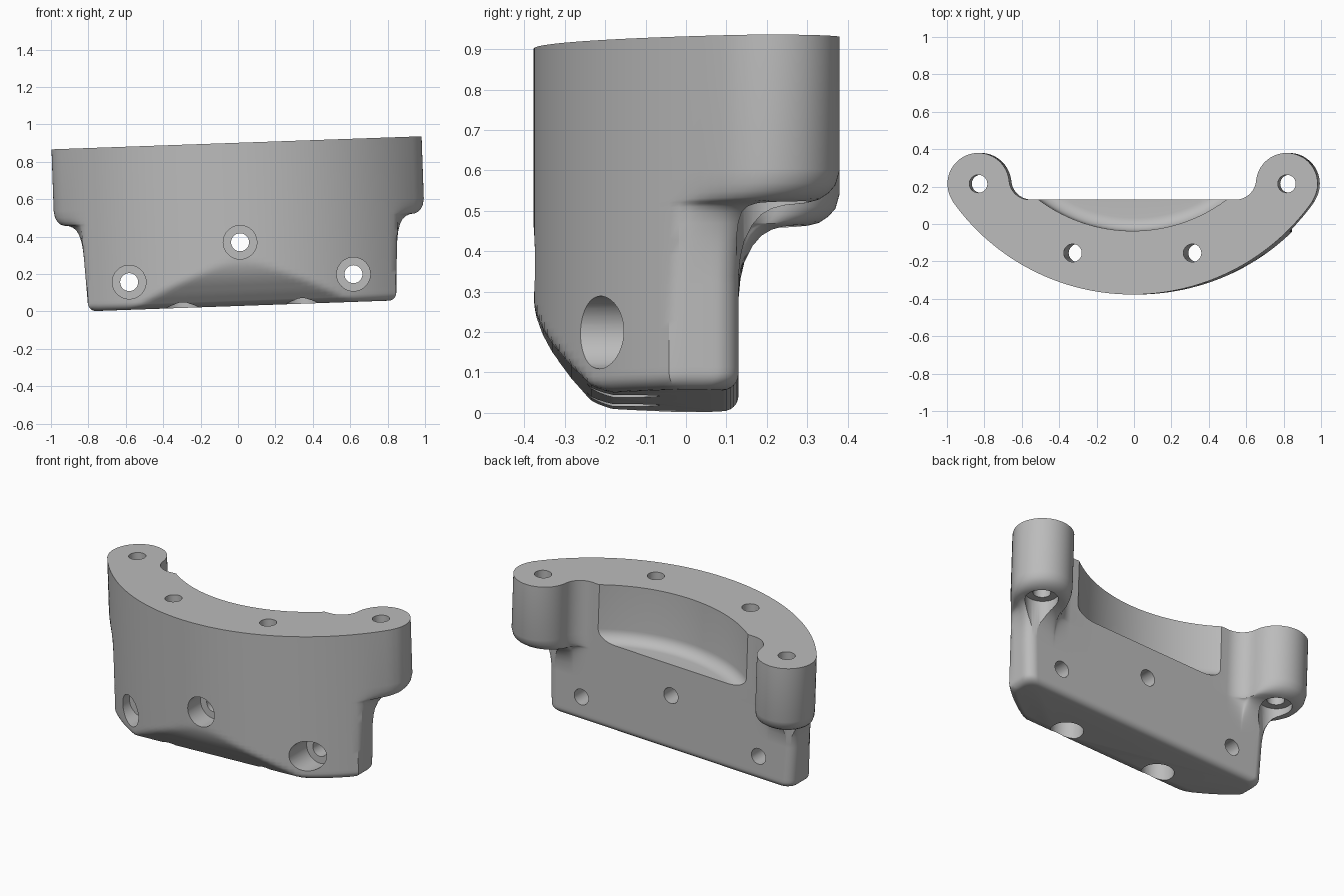
import bpy, bmesh, math
from mathutils import Vector, Matrix

if "Cube" in bpy.data.objects:
    bpy.data.objects.remove(bpy.data.objects["Cube"], do_unlink=True)

ARC_Y, ARC_R = 0.803, 1.18            # front curve centre and radius
LOBE, LOBE_R = Vector((0.825, 0.215)), 0.165
FILLET, FILLET_R = Vector((0.551, 0.24)), 0.11
EDGE = 0.04                           # rounding of the bottom rim

grey = bpy.data.materials.new("grey")
grey.use_nodes = True
color = (0.5, 0.5, 0.5, 1)
grey.diffuse_color = color
grey.node_tree.nodes["Principled BSDF"].inputs["Base Color"].default_value = color


def arc(c, r, a, b, n):
    angles = [math.radians(a + (b - a) * i / n) for i in range(n + 1)]
    return [Vector((c[0] + r * math.cos(t), c[1] + r * math.sin(t))) for t in angles]


def interp(table, z):
    for (z0, v0), (z1, v1) in zip(table, table[1:]):
        if z <= z1:
            return v0 + (v1 - v0) * max(0, z - z0) / (z1 - z0)
    return table[-1][1]


def make_object(name, bm):
    bmesh.ops.recalc_face_normals(bm, faces=bm.faces)
    mesh = bpy.data.meshes.new(name)
    bm.to_mesh(mesh)
    bm.free()
    mesh.materials.append(grey)
    ob = bpy.data.objects.new(name, mesh)
    bpy.context.collection.objects.link(ob)
    return ob


def lathe(name, profile, place, segments=48):
    """Closed solid of revolution about z, then moved into place."""
    bm = bmesh.new()
    vs = [bm.verts.new((r, 0, z)) for r, z in profile]
    es = [bm.edges.new(p) for p in zip(vs, vs[1:])]
    bmesh.ops.spin(bm, geom=vs + es, cent=(0, 0, 0), axis=(0, 0, 1),
                   angle=math.tau, steps=segments, use_duplicate=False)
    bmesh.ops.remove_doubles(bm, verts=bm.verts, dist=1e-5)
    bm.transform(place)
    return make_object(name, bm)


# Plan outline: front curve, round end lobe, inner fillet, straight back
half = arc((0, ARC_Y), ARC_R, -90, -35.5, 32)
half += arc(LOBE, LOBE_R, -35.5, 174.8, 40)[1:]
half += arc(FILLET, FILLET_R, -5.2, -90, 12)[1:]
half += [Vector((x, 0.13)) for x in (0.4, 0.2, 0)]
outline = half + [Vector((-p.x, p.y)) for p in reversed(half[1:-1])]

# Height rules: lobe flare, and slope of the front underside
FLARE = [(0.28, 0), (0.33, 0.02), (0.37, 0.06), (0.41, 0.15), (0.435, 0.25), (0.45, 0.37),
         (0.458, 0.5), (0.462, 0.68), (0.47, 0.8), (0.485, 0.89), (0.505, 0.96), (0.54, 1)]
SLOPE = [(0, -0.18), (0.008, -0.21), (0.02, -0.235), (0.07, -0.283), (0.13, -0.33),
         (0.17, -0.354), (0.21, -0.37), (0.26, -0.38)]


def section(z):
    """Outline at a height: narrow rounded foot blending out to the lobes."""
    low = max(0, EDGE - z)
    inset = EDGE - math.sqrt(EDGE ** 2 - low ** 2)
    flare, front, r = interp(FLARE, z), interp(SLOPE, z), 0.06
    hx, yb = 0.823 + 0.05 * min(z, 0.4) - inset, 0.13 - inset
    ring = []
    for p in outline:
        q = p + (Vector((0, ARC_Y)) - p).normalized() * inset
        core = Vector((max(-hx + r, min(hx - r, q.x)), min(yb - r, q.y)))
        d = q - core
        if d.length > r:
            q = core + d.normalized() * r
        q = q.lerp(p, flare)
        ring.append(Vector((q.x, max(q.y, front), z)))
    return ring


# Main body lofted through the sections
levels = [EDGE * (1 - math.cos(math.radians(15 * i))) for i in range(7)]
levels += [0.055, 0.07, 0.09, 0.11, 0.13, 0.15, 0.17, 0.19, 0.21, 0.235, 0.26]
levels += [z for z, t in FLARE] + [0.872]
bm = bmesh.new()
rings = [[bm.verts.new(v) for v in section(z)] for z in levels]
for a, b in zip(rings, rings[1:]):
    for i in range(len(a)):
        j = (i + 1) % len(a)
        bm.faces.new((a[i], a[j], b[j], b[i]))
bm.faces.new(list(reversed(rings[0])))
bm.faces.new(rings[-1])
bmesh.ops.remove_doubles(bm, verts=bm.verts, dist=1e-5)
body = make_object("bracket_body", bm)

# Curved scoop in the back with a rounded floor
scoop = [(0, 0.53)] + [tuple(p) for p in arc((0.77, 0.60), 0.07, -90, 0, 8)] + [(0.84, 1), (0, 1)]
cutters = [lathe("scoop_cutter", scoop, Matrix.Translation((0, ARC_Y, 0)), 160)]


# Counterbored bolt holes: wide from start to seat, narrow from seat to end
def bolt_hole(start, seat, end, place):
    wide, thin = 0.09, 0.048
    profile = [(0, start), (wide, start), (wide, seat), (thin, seat), (thin, end), (0, end)]
    cutters.append(lathe("bolt_hole_cutter", profile, place))


for s in (-1, 1):
    bolt_hole(0.25, 0.50, 1, Matrix.Translation((s * LOBE.x, LOBE.y, 0)))
    bolt_hole(-0.1, 0.12, 1, Matrix.Translation((s * 0.32, -0.155, 0)))
to_back = Matrix.Rotation(math.radians(-90), 4, "X")
for x, z, seat in ((-0.6, 0.148, -0.09), (0, 0.34, -0.25), (0.6, 0.148, -0.09)):
    bolt_hole(-0.6, seat, 0.3, Matrix.Translation((x, 0, z)) @ to_back)

bpy.ops.object.select_all(action="DESELECT")
bpy.context.view_layer.objects.active = body
body.select_set(True)
for c in cutters:
    m = body.modifiers.new("cut", "BOOLEAN")
    m.operation, m.solver, m.object = "DIFFERENCE", "EXACT", c
    bpy.ops.object.modifier_apply(modifier=m.name)
    bpy.data.objects.remove(c, do_unlink=True)

# Slight sideways tilt of the whole part
body.data.transform(Matrix.Translation((0.023, 0, 0.03)) @ Matrix.Rotation(math.radians(-2.02), 4, "Y"))
bpy.ops.object.shade_smooth_by_angle(angle=math.radians(30))
